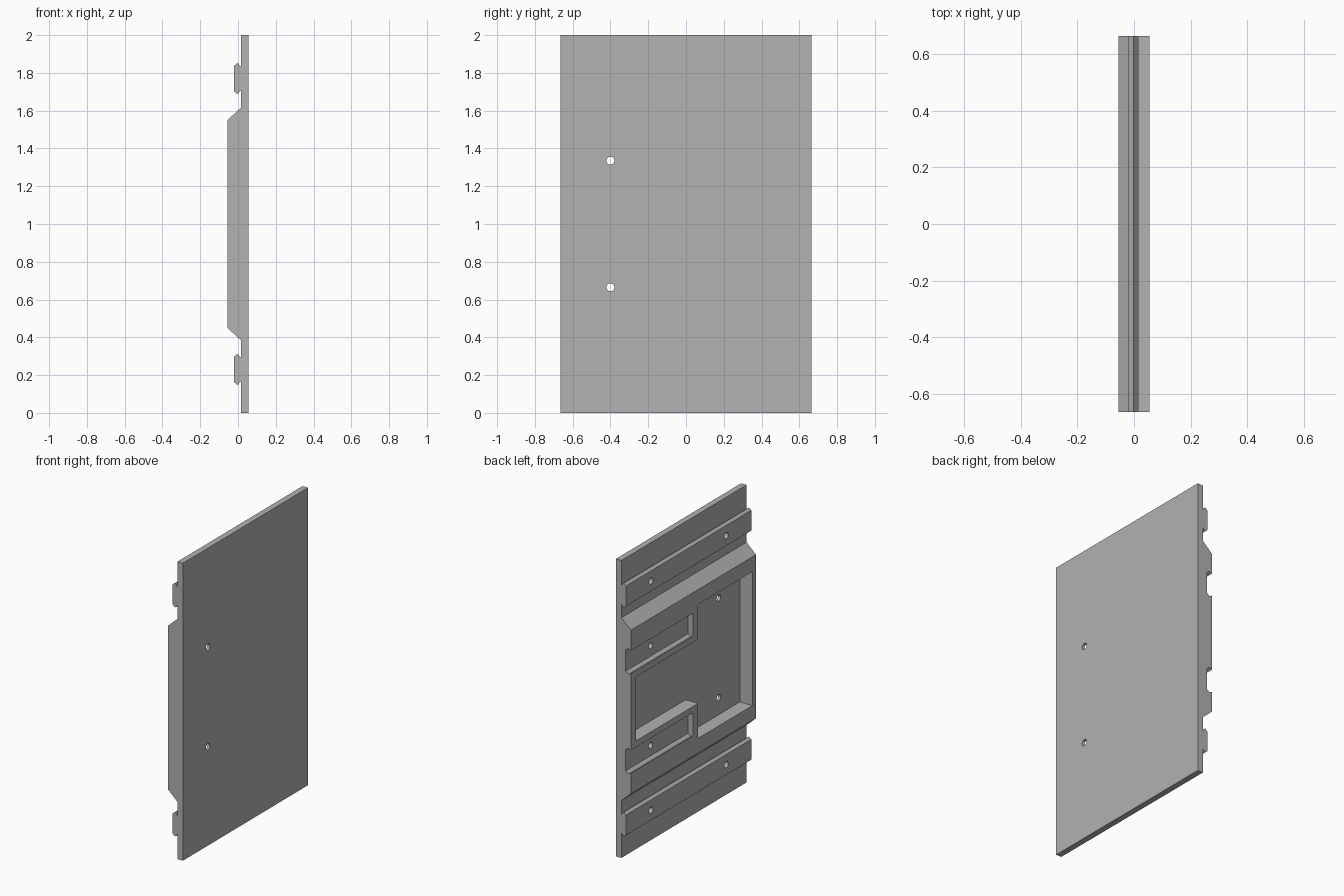
import bpy, bmesh, math
from mathutils import Vector, Matrix

cube = bpy.data.objects.get("Cube")
if cube:
    bpy.data.objects.remove(cube, do_unlink=True)

grey = bpy.data.materials.new("plain_grey")
grey.use_nodes = True
grey.diffuse_color = (0.445, 0.445, 0.445, 1)
grey.node_tree.nodes["Principled BSDF"].inputs["Base Color"].default_value = grey.diffuse_color

HALF_Y = 0.665
BACK, FACE, RAIL, OUTER = 0.0555, 0.015, -0.02, -0.0555
FLOOR = 0.037


def prism(name, points, sweep):
    """Solid made by sweeping a flat outline along a vector."""
    bm = bmesh.new()
    base = bm.faces.new([bm.verts.new(p) for p in points])
    grown = bmesh.ops.extrude_face_region(bm, geom=[base])["geom"]
    bmesh.ops.translate(bm, vec=Vector(sweep),
                        verts=[g for g in grown if isinstance(g, bmesh.types.BMVert)])
    bmesh.ops.recalc_face_normals(bm, faces=bm.faces)
    return finish(name, bm)


def drill(name, y, z, x0, x1, radius=0.021):
    """Round cutter lying along x."""
    bm = bmesh.new()
    spin = Matrix.Translation(((x0 + x1) / 2, y, z)) @ Matrix.Rotation(math.pi / 2, 4, 'Y')
    bmesh.ops.create_cone(bm, cap_ends=True, segments=24, radius1=radius,
                          radius2=radius, depth=abs(x1 - x0), matrix=spin)
    return finish(name, bm)


def finish(name, bm):
    mesh = bpy.data.meshes.new(name)
    bm.to_mesh(mesh)
    bm.free()
    mesh.materials.append(grey)
    obj = bpy.data.objects.new(name, mesh)
    bpy.context.collection.objects.link(obj)
    return obj


def cut(target, cutter):
    cutter.hide_render = True
    mod = target.modifiers.new("cut", 'BOOLEAN')
    mod.operation, mod.solver, mod.object = 'DIFFERENCE', 'EXACT', cutter
    bpy.context.view_layer.objects.active = target
    bpy.ops.object.modifier_apply(modifier=mod.name)
    bpy.data.objects.remove(cutter, do_unlink=True)


# Panel: upper half of the cross-section (x, z), mirrored about mid height
upper = [(OUTER, 1.55), (FLOOR - 0.022, 1.615), (FACE, 1.708), (-0.002, 1.687),
         (RAIL, 1.702), (RAIL, 1.838), (-0.002, 1.853), (FACE, 1.832),
         (FACE, 2), (BACK, 2)]
section = upper + [(x, 2 - z) for x, z in reversed(upper)]
panel = prism("panel", [(x, -HALF_Y, z) for x, z in section], (0, 2 * HALF_Y, 0))

# T-shaped pocket: tall part toward the front, narrow arm toward the rear
half_t = [(-0.625, 1.45), (-0.05, 1.45), (-0.05, 1.215), (0.61, 1.215)]
outline = half_t + [(y, 2 - z) for y, z in reversed(half_t)]
cut(panel, prism("pocket_cutter", [(-0.1, y, z) for y, z in outline], (0.1 + FLOOR, 0, 0)))

for side in (-1, 1):
    slot_z = 1 + side * 0.335
    rail_z = 1 + side * 0.77

    # Slot open at the rear end, shaped to take a rail
    half_slot = [(-0.1, 0.077), (OUTER, 0.077), (-0.037, 0.087), (-0.017, 0.071)]
    ring = half_slot + [(x, -h) for x, h in reversed(half_slot)]
    cut(panel, prism("slot_cutter", [(x, 0.003, slot_z + h) for x, h in ring], (0, 0.8, 0)))

    # Through hole in the pocket, blind holes in the slot and the rail
    cut(panel, drill("through_hole_cutter", -0.4, slot_z, 0, 0.1))
    cut(panel, drill("slot_hole_cutter", 0.4, slot_z, -0.04, FLOOR))
    for y in (-0.4, 0.4):
        cut(panel, drill("rail_hole_cutter", y, rail_z, -0.06, FLOOR))

# Flat faces with only the holes smoothed
bpy.ops.object.select_all(action='DESELECT')
panel.select_set(True)
bpy.context.view_layer.objects.active = panel
bpy.ops.object.shade_smooth_by_angle(angle=math.radians(20))
